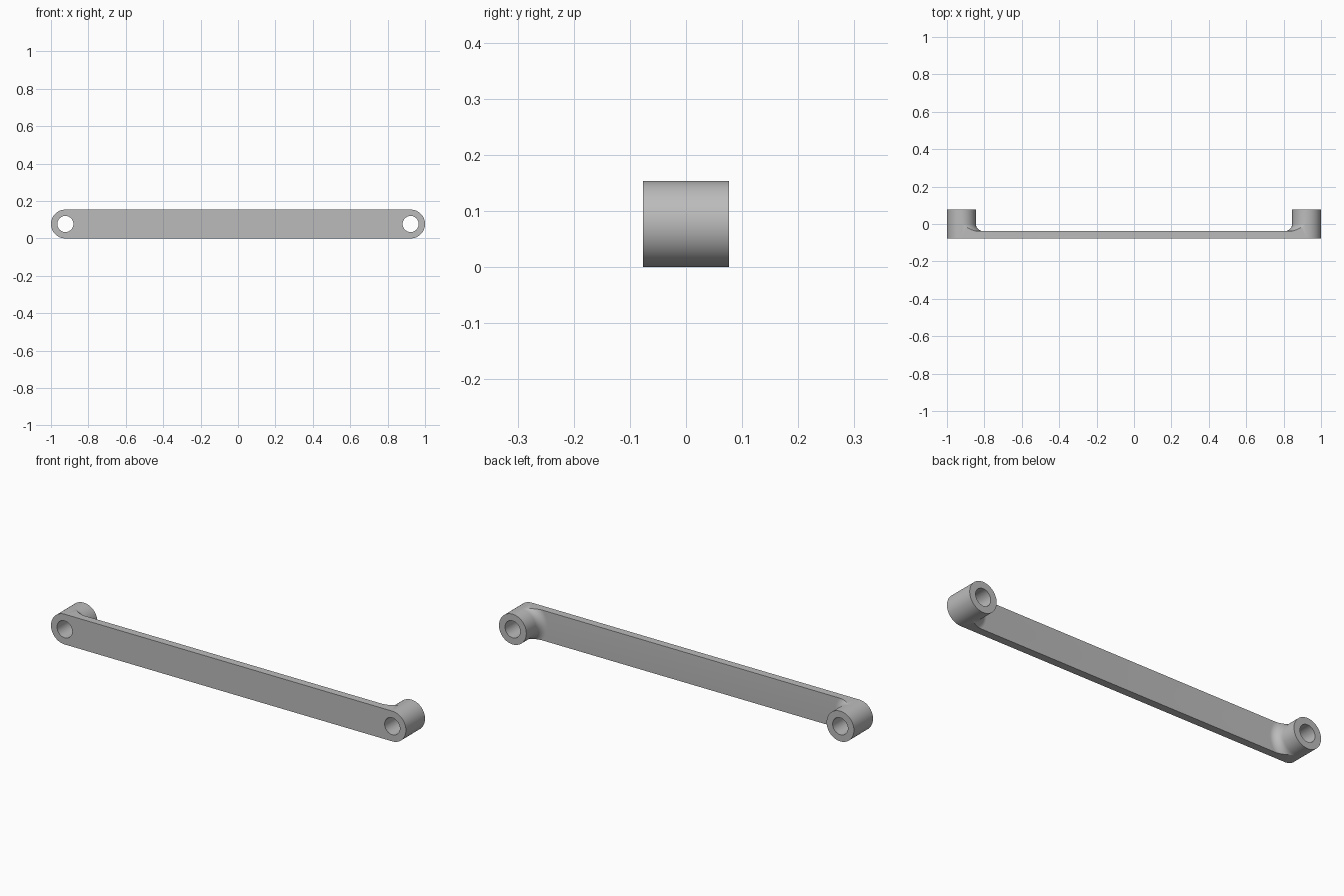
import bpy, bmesh, math

cube = bpy.data.objects.get("Cube")
if cube:
    bpy.data.objects.remove(cube)

HALF, R, HOLE = 1.0, 0.077, 0.043      # half length, boss radius, bore radius
CX = HALF - R                          # boss axis offset
FLOOR, FILLET = -0.038, 0.04           # back of the bar, blend radius
N = 32                                 # segments per half circle

grey = bpy.data.materials.new("plain grey")
grey.use_nodes = True
colour = (0.5, 0.5, 0.5, 1)
grey.diffuse_color = colour
grey.node_tree.nodes["Principled BSDF"].inputs["Base Color"].default_value = colour


def loft(name, rings):
    """Closed solid through equal-length rings of points."""
    bm = bmesh.new()
    loops = [[bm.verts.new(p) for p in ring] for ring in rings]
    count = len(loops[0])
    for a, b in zip(loops, loops[1:]):
        for i in range(count):
            j = (i + 1) % count
            bm.faces.new((a[i], a[j], b[j], b[i]))
    bm.faces.new(loops[0][::-1])
    bm.faces.new(loops[-1])
    bmesh.ops.recalc_face_normals(bm, faces=bm.faces)
    mesh = bpy.data.meshes.new(name)
    bm.to_mesh(mesh)
    bm.free()
    obj = bpy.data.objects.new(name, mesh)
    bpy.context.collection.objects.link(obj)
    mesh.materials.append(grey)
    return obj


def prism(name, outline, y0, y1):
    return loft(name, [[(x, y, z) for x, z in outline] for y in (y0, y1)])


def arc(cx, radius, start, sweep, steps):
    return [(cx + radius * math.cos(start + sweep * i / steps),
             R + radius * math.sin(start + sweep * i / steps)) for i in range(steps + 1)]


# Link body: a rounded bar at full boss depth
outline = (arc(CX, R, -math.pi / 2, math.pi, N)
           + arc(-CX, R, math.pi / 2, math.pi, N))
link = prism("link_arm", outline, -R, R)

# Blend profile: (radius about the boss axis, depth), boss wall down to the bar
profile = [(R, 0.12)]
for i in range(13):
    a = math.pi / 2 * i / 12
    profile.append((R + FILLET * (1 - math.cos(a)), FLOOR + FILLET * (1 - math.sin(a))))


# Pocket between the bosses, sliced by height
def slice_ring(h, z):
    side = [(CX - math.sqrt(max(r * r - h * h, 0)), y) for r, y in profile]
    return [(-x, y, z) for x, y in side] + [(x, y, z) for x, y in reversed(side)]


heights = [R * math.sin(-math.pi / 2 + math.pi * i / N) for i in range(N + 1)]
rings = [slice_ring(h, R + h) for h in heights]
rings = [slice_ring(R, -0.05)] + rings + [slice_ring(R, 2 * R + 0.05)]
cutters = [loft("pocket_cutter", rings)]

# Bores through both bosses
for side, name in ((1, "left_bore_cutter"), (-1, "right_bore_cutter")):
    cutters.append(prism(name, arc(side * CX, HOLE, 0, 2 * math.pi, 2 * N)[:-1], -0.2, 0.2))

bpy.ops.object.select_all(action='DESELECT')
link.select_set(True)
bpy.context.view_layer.objects.active = link
for cutter in cutters:
    cutter.hide_render = True
    mod = link.modifiers.new(cutter.name, 'BOOLEAN')
    mod.operation, mod.solver, mod.object = 'DIFFERENCE', 'EXACT', cutter
    bpy.ops.object.modifier_apply(modifier=mod.name)
    bpy.data.objects.remove(cutter)

bpy.ops.object.shade_smooth_by_angle(angle=math.radians(30))
